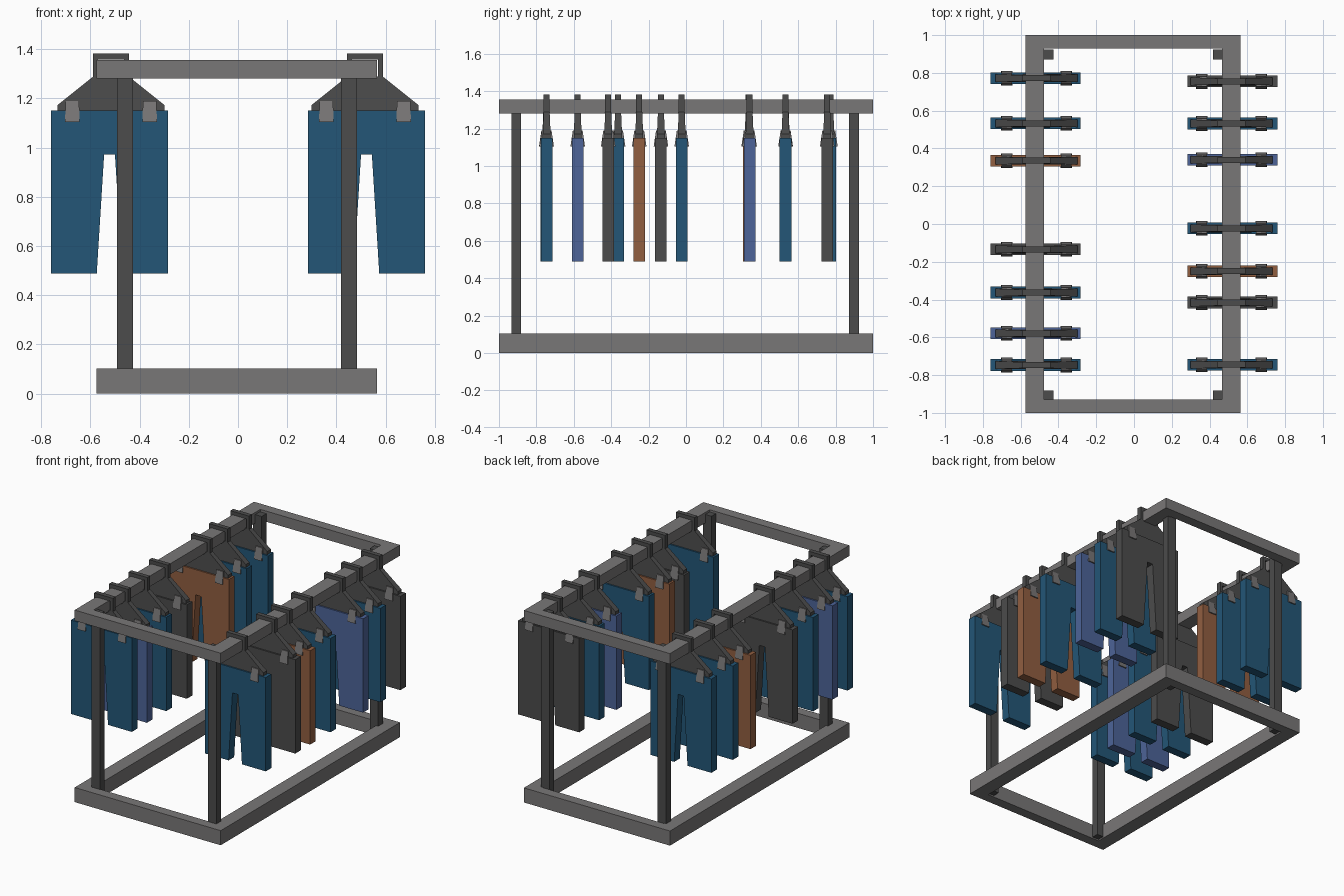
import bpy, bmesh

if "Cube" in bpy.data.objects:
    bpy.data.objects.remove(bpy.data.objects["Cube"])


def material(name, rgb):
    m = bpy.data.materials.new(name)
    lin = [((c / 255 + 0.055) / 1.055) ** 2.4 for c in rgb]
    m.diffuse_color = (*lin, 1)
    m.use_nodes = True
    m.node_tree.nodes["Principled BSDF"].inputs["Base Color"].default_value = m.diffuse_color
    return m


GREY = material("warm grey metal", (121, 119, 119))
DARK = material("charcoal", (76, 76, 76))
BLUE = material("denim blue", (35, 86, 119))
PALE = material("faded blue", (77, 100, 153))
BROWN = material("rust brown", (145, 94, 64))


def finish(name, bm, mat):
    bmesh.ops.recalc_face_normals(bm, faces=bm.faces)
    me = bpy.data.meshes.new(name)
    bm.to_mesh(me)
    bm.free()
    me.materials.append(mat)
    ob = bpy.data.objects.new(name, me)
    bpy.context.collection.objects.link(ob)
    return ob


def slab(bm, pts, half_y):
    """Extrude an x,z outline along y; half_y may depend on height."""
    h = half_y if callable(half_y) else (lambda z: half_y)
    front = [bm.verts.new((x, -h(z), z)) for x, z in pts]
    back = [bm.verts.new((x, h(z), z)) for x, z in pts]
    bm.faces.new(front)
    bm.faces.new(back[::-1])
    n = len(pts)
    for i in range(n):
        j = (i + 1) % n
        bm.faces.new((front[i], front[j], back[j], back[i]))


def box(name, x0, x1, y0, y1, z0, z1, mat):
    bm = bmesh.new()
    slab(bm, [(x0, z0), (x1, z0), (x1, z1), (x0, z1)], (y1 - y0) / 2)
    bmesh.ops.translate(bm, verts=bm.verts, vec=(0, (y0 + y1) / 2, 0))
    return finish(name, bm, mat)


def ring(name, z0, z1):
    """Rectangular frame with wide long rails and narrower end rails."""
    bm = bmesh.new()
    outer, inner = (0.57, 1.0), (0.471, 0.929)
    corners = [(-1, -1), (1, -1), (1, 1), (-1, 1)]
    loops = [[bm.verts.new((sx * w - 0.005, sy * d, z)) for sx, sy in corners]
             for (w, d), z in ((outer, z0), (outer, z1), (inner, z1), (inner, z0))]
    for k in range(4):
        a, b = loops[k], loops[(k + 1) % 4]
        for i in range(4):
            j = (i + 1) % 4
            bm.faces.new((a[i], a[j], b[j], b[i]))
    return finish(name, bm, GREY)


# Rack: bottom frame, top frame and four posts
ring("base_frame", 0.0, 0.103)
ring("top_frame", 1.28, 1.355)
for x in (-0.459, 0.451):
    for y in (-0.907, 0.898):
        box("post", x - 0.033, x + 0.033, y - 0.026, y + 0.026, 0.01, 1.34, DARK)


def hanger(x, y):
    bm = bmesh.new()
    # tapered shoulder plate
    slab(bm, [(-0.218, 1.13), (0.218, 1.13), (0.218, 1.172), (0.073, 1.288),
              (-0.073, 1.288), (-0.218, 1.172)],
         lambda z: 0.021 if z < 1.2 else 0.016)
    # squared hook over the rail
    slab(bm, [(-0.073, 1.285), (-0.073, 1.382), (0.073, 1.382), (0.073, 1.285),
              (0.052, 1.285), (0.052, 1.357), (-0.052, 1.357), (-0.052, 1.285)], 0.016)
    finish("hanger", bm, DARK).location = (x, y, 0)
    # flared clips
    bm = bmesh.new()
    for c in (-0.157, 0.157):
        slab(bm, [(c - 0.03, 1.103), (c + 0.03, 1.103), (c + 0.027, 1.19), (c - 0.027, 1.19)],
             lambda z: 0.039 if z < 1.15 else 0.026)
    finish("hanger_clips", bm, GREY).location = (x, y, 0)


def trousers(x, y, mat):
    bm = bmesh.new()
    slab(bm, [(-0.238, 1.15), (-0.238, 0.488), (-0.052, 0.488), (-0.022, 0.972),
              (0.022, 0.972), (0.052, 0.488), (0.238, 0.488), (0.238, 1.15)], 0.031)
    finish("trousers", bm, mat).location = (x, y, 0)


# Hanging trousers on each rail
rows = {
    -1: [(0.772, BLUE), (0.533, BLUE), (0.335, BROWN), (-0.134, DARK),
         (-0.363, BLUE), (-0.579, PALE), (-0.747, BLUE)],
    1: [(0.755, DARK), (0.532, BLUE), (0.34, PALE), (-0.023, BLUE),
        (-0.25, BROWN), (-0.416, DARK), (-0.745, BLUE)],
}
for side, items in rows.items():
    for y, mat in items:
        hanger(side * 0.516, y)
        trousers(side * 0.522, y, mat)
